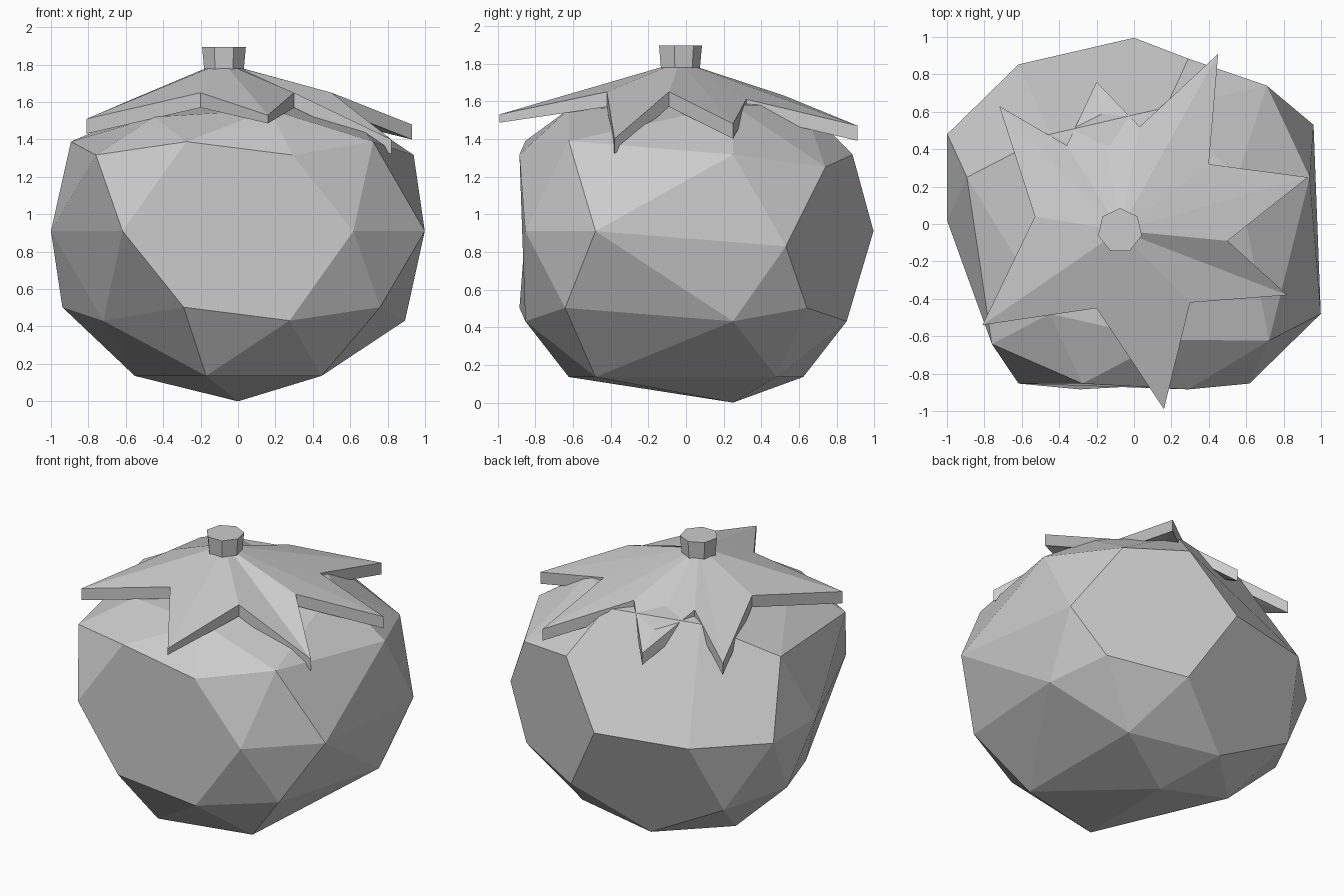
import bpy, bmesh, math
from mathutils import Vector

if "Cube" in bpy.data.objects:
    bpy.data.objects.remove(bpy.data.objects["Cube"])

def finish(bm, name):
    bmesh.ops.recalc_face_normals(bm, faces=bm.faces[:])
    mesh = bpy.data.meshes.new(name)
    bm.to_mesh(mesh)
    bm.free()
    obj = bpy.data.objects.new(name, mesh)
    bpy.context.collection.objects.link(obj)
    return obj

# Fruit body: coarse icosphere, split apart in y and flattened on top
R_XY, R_Z = 1.05, 0.91
bm = bmesh.new()
bmesh.ops.create_icosphere(bm, subdivisions=2, radius=1.0)
for v in bm.verts:
    x, y, z = v.co
    side = -1 if y < -0.001 else 1
    v.co = (x * R_XY, side * (0.25 + 0.71 * abs(y) * R_XY), R_Z + z * R_Z)
    if z > 0.95:
        v.co.z = 1.62
    elif z > 0.8:
        v.co.z = 1.58

def nearest(p):
    return min(bm.verts, key=lambda v: (v.co - Vector(p)).length)

# A few corners pulled to irregular spots
for old, new in (((1, .48, .91), (.96, .53, .83)),
                 ((.72, .62, 1.39), (.71, .74, 1.25)),
                 ((-1, -.48, .91), (-1, .02, .91)),
                 ((-.72, -.62, .43), (-.72, -.27, .43)),
                 ((-.45, -.48, 1.58), (-.45, -.48, 1.52)),
                 ((.17, -.62, 1.58), (.17, -.62, 1.56))):
    nearest(old).co = new
# Large flat facets at the front, back right and back left
for p in ((0, -1, .91), (.62, .85, .91), (-.28, .85, 1.39),
          (-.76, .64, 1.32), (-.29, .88, .5)):
    bmesh.ops.dissolve_verts(bm, verts=[nearest(p)])
# Crease running up the back left facet
bmesh.ops.connect_verts(bm, verts=[nearest((-.62, .85, .91)), nearest((-.45, .48, 1.58))])
finish(bm, "fruit_body")

# Leafy crown: seven-pointed star, alternating tips and notches
STAR = [(.93, .25, 1.48), (.40, .32, 1.61), (.45, .91, 1.47), (.03, .52, 1.63),
        (-.20, .76, 1.42), (-.36, .42, 1.63), (-.72, .63, 1.44), (-.53, .04, 1.63),
        (-.81, -.54, 1.51), (-.20, -.45, 1.65), (.16, -.99, 1.53), (.30, -.42, 1.65),
        (.82, -.38, 1.40), (.50, -.09, 1.65)]
CENTRE = Vector((-.075, -.035, 0))
N = len(STAR)
bm = bmesh.new()
layers = []
for drop in (0, .08):
    hub = []
    for p in STAR:
        d = Vector((p[0], p[1], 0)) - CENTRE
        hub.append(bm.verts.new(CENTRE + d.normalized() * .1 + Vector((0, 0, 1.78 - drop))))
    # Leaf thickness: the front tip is thinner than the rest
    rim = [bm.verts.new((x, y, z - drop * (.55 if y < -.9 else 1))) for x, y, z in STAR]
    bm.faces.new(hub)
    for i in range(N):
        j = (i + 1) % N
        bm.faces.new((hub[i], rim[i], rim[j], hub[j]))
    layers.append(rim)
for i in range(N):
    j = (i + 1) % N
    bm.faces.new((layers[0][i], layers[1][i], layers[1][j], layers[0][j]))
finish(bm, "leaf_crown")

# Stem: short seven-sided stub
bm = bmesh.new()
bmesh.ops.create_cone(bm, cap_ends=True, segments=7, radius1=.105, radius2=.12, depth=.16)
for v in bm.verts:
    v.co += CENTRE + Vector((0, 0, 1.815))
finish(bm, "stem")
